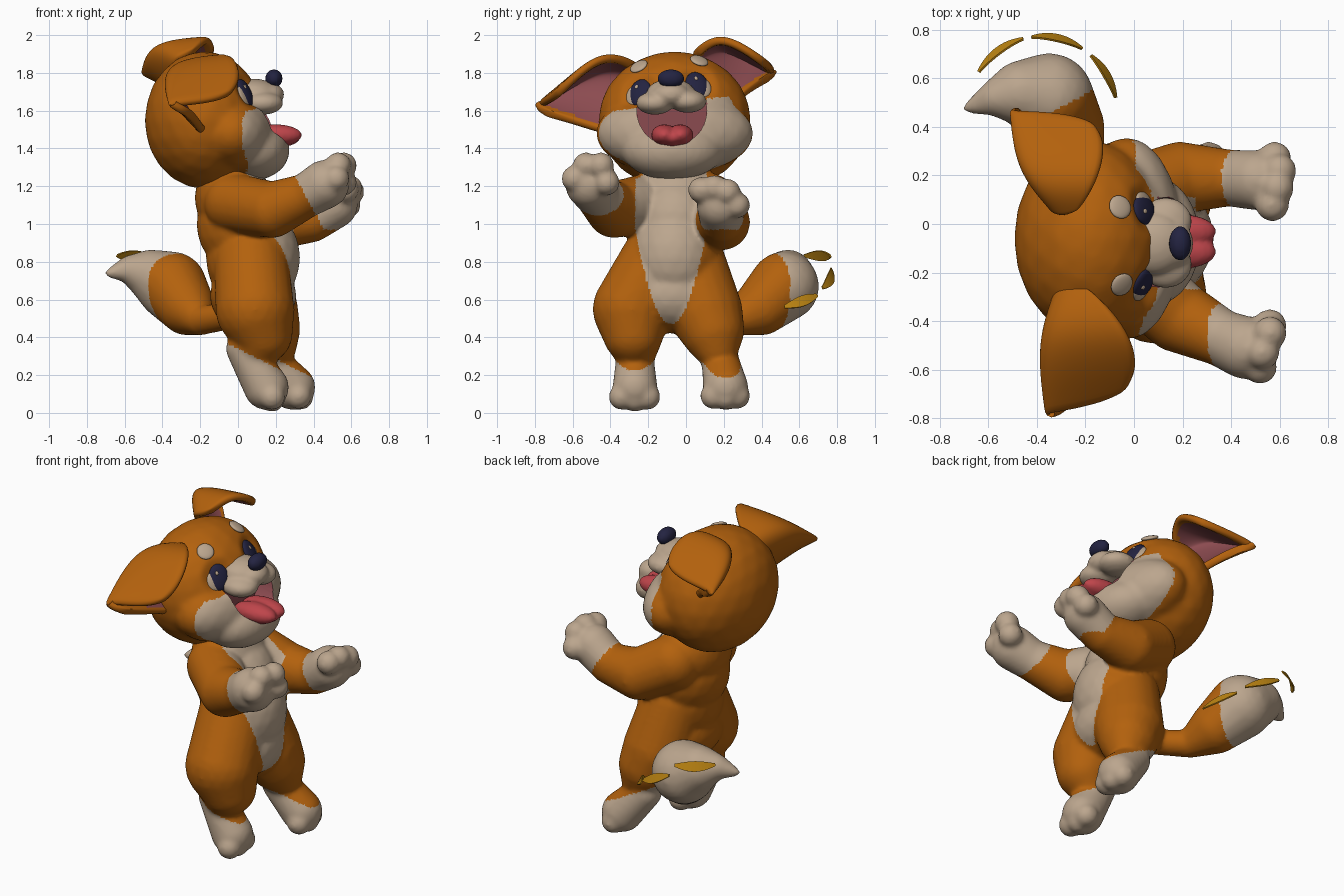
import bpy, bmesh
from math import cos, sin, pi, radians, sqrt
from mathutils import Vector, Matrix

old = bpy.data.objects.get("Cube")
if old:
    bpy.data.objects.remove(old, do_unlink=True)


def material(name, color):
    m = bpy.data.materials.new(name)
    m.use_nodes = True
    m.diffuse_color = (*color, 1)
    m.node_tree.nodes["Principled BSDF"].inputs["Base Color"].default_value = (*color, 1)
    return m


FUR = material("orange_fur", (0.45, 0.12, 0.004))
CREAM = material("cream_fur", (0.50, 0.38, 0.27))
NAVY = material("dark_navy", (0.017, 0.017, 0.053))
PINK = material("dusky_pink", (0.26, 0.07, 0.08))
TONGUE = material("tongue_red", (0.52, 0.06, 0.07))
GOLD = material("gold", (0.50, 0.23, 0.006))
smooth_parts = []

# Unit ball reused for every rounded volume
bm = bmesh.new()
bmesh.ops.create_icosphere(bm, subdivisions=3, radius=1)
BALL_VERTS = [v.co.copy() for v in bm.verts]
BALL_FACES = [[v.index for v in f.verts] for f in bm.faces]
bm.free()


def blob(shape, loc, radii, rot=Matrix()):
    verts, faces = shape
    m = Matrix.Translation(loc) @ rot @ Matrix.Diagonal((*radii, 1))
    base = len(verts)
    verts.extend(m @ v for v in BALL_VERTS)
    faces.extend([i + base for i in f] for f in BALL_FACES)


def limb(shape, stations, steps=8):
    """Chain of balls through (x, y, z, radius) stations."""
    for a, b in zip(stations, stations[1:]):
        for i in range(steps + 1):
            p = Vector(a).lerp(Vector(b), i / steps)
            blob(shape, p.xyz, (p.w,) * 3)


def link(name, mesh, mats):
    ob = bpy.data.objects.new(name, mesh)
    bpy.context.collection.objects.link(ob)
    for m in mats:
        mesh.materials.append(m)
    return ob


def from_shape(name, shape, mats):
    mesh = bpy.data.meshes.new(name)
    mesh.from_pydata(shape[0], [], shape[1])
    smooth_parts.append(link(name, mesh, mats))
    return smooth_parts[-1]


def from_bmesh(name, bm, mats):
    mesh = bpy.data.meshes.new(name)
    bm.to_mesh(mesh)
    bm.free()
    return link(name, mesh, mats)


def apply_all(ob):
    dg = bpy.context.evaluated_depsgraph_get()
    ob.data = bpy.data.meshes.new_from_object(ob.evaluated_get(dg))
    ob.modifiers.clear()


def fuse(ob, voxel, smooth):
    """Blend overlapping volumes into one soft skin."""
    mod = ob.modifiers.new("skin", 'REMESH')
    mod.mode, mod.voxel_size = 'VOXEL', voxel
    mod = ob.modifiers.new("soften", 'SMOOTH')
    mod.factor, mod.iterations = 0.5, smooth
    apply_all(ob)


def paint(ob, rule):
    for p in ob.data.polygons:
        p.material_index = rule(p.center, p.normal)


# Body: torso, legs, arms, paws and tail in one skin
shape = ([], [])
for loc, r in [((-0.03, -0.05, 1.14), (0.20, 0.24, 0.22)),
               ((0.02, -0.05, 1.0), (0.24, 0.24, 0.26)),
               ((0.08, -0.06, 0.82), (0.25, 0.25, 0.28)),
               ((0.08, -0.07, 0.62), (0.23, 0.28, 0.20))]:
    blob(shape, loc, r)
for stations in [
        [(0.07, -0.15, 0.80, 0.20), (0.09, -0.285, 0.55, 0.21),
         (0.13, -0.28, 0.42, 0.16), (0.10, -0.27, 0.34, 0.12)],
        [(0.07, 0.02, 0.80, 0.19), (0.12, 0.10, 0.54, 0.20),
         (0.16, 0.14, 0.44, 0.17), (0.19, 0.16, 0.35, 0.12)],
        [(0.03, -0.27, 0.34, 0.095), (0.15, -0.27, 0.135, 0.12)],
        [(0.16, 0.18, 0.28, 0.10), (0.29, 0.21, 0.135, 0.12)],
        [(-0.02, -0.20, 1.11, 0.16), (0.18, -0.38, 1.075, 0.15),
         (0.36, -0.47, 1.15, 0.118), (0.46, -0.51, 1.21, 0.13)],
        [(0.0, 0.12, 1.11, 0.16), (0.19, 0.19, 1.01, 0.15),
         (0.39, 0.19, 1.02, 0.118), (0.51, 0.18, 1.10, 0.125)],
        [(0.0, 0.06, 0.52, 0.07), (-0.2, 0.26, 0.49, 0.08), (-0.27, 0.40, 0.56, 0.15),
         (-0.35, 0.52, 0.67, 0.185), (-0.46, 0.54, 0.73, 0.135),
         (-0.57, 0.52, 0.76, 0.075), (-0.68, 0.48, 0.74, 0.025)]]:
    limb(shape, stations)
# Fingers and toes
for x, y, z in [(0.52, -0.59, 1.24), (0.53, -0.53, 1.31), (0.56, -0.45, 1.31),
                (0.56, -0.42, 1.22), (0.57, 0.08, 1.18), (0.59, 0.15, 1.19),
                (0.60, 0.22, 1.17), (0.58, 0.27, 1.10), (0.18, -0.34, 0.085),
                (0.18, -0.27, 0.075), (0.18, -0.205, 0.085), (0.32, 0.145, 0.09),
                (0.33, 0.21, 0.085), (0.31, 0.27, 0.09)]:
    blob(shape, (x, y, z), (0.07,) * 3)
body = from_shape("body", shape, [FUR, CREAM])
fuse(body, 0.013, 9)


def body_rule(c, n):
    if c.x > 0.28 and 0.88 * c.x + 0.47 * c.z > 0.855 and c.z > 0.97:
        return 1                                        # paws
    if c.x > -0.07 and c.z < (0.34 if c.y < -0.06 else 0.385) - 0.5 * c.x:
        return 1                                        # feet
    if c.x < -0.08 and c.y > 0.3 and 0.88 * c.y - 0.47 * c.x > 0.565:
        return 1                                        # tail tip
    half = 0.19 * sqrt(max(0, min(1, (c.z - 0.47) / 0.5)))
    front = 0.05 < c.x < 0.23 + max(0, 0.5 * (1.2 - c.z))
    return int(front and n.x > 0.3 and abs(c.y + 0.08) < half)   # bib


paint(body, body_rule)

# Head: skull, cheeks and lower jaw, with the mouth cut out
SKULL, SIZE = Vector((-0.18, -0.06, 1.55)), Vector((0.315, 0.405, 0.365))
MOUTH_Y, MOUTH_Z, MOUTH_W, MOUTH_H = -0.075, 1.60, 0.185, 0.185
EYES = [("right", -0.255, 1.705, -0.03, -0.25, 1.835), ("left", 0.065, 1.75, 0.03, 0.07, 1.865)]


def on_skull(y, z):
    """Point and outward direction on the front of the skull."""
    dy, dz = (y - SKULL.y) / SIZE.y, (z - SKULL.z) / SIZE.z
    dx = sqrt(1 - dy * dy - dz * dz)
    n = Vector((dx / SIZE.x, dy / SIZE.y, dz / SIZE.z)).normalized()
    return Vector((SKULL.x + dx * SIZE.x, y, z)), n


shape = ([], [])
blob(shape, SKULL, SIZE)
blob(shape, (-0.03, -0.06, 1.48), (0.23, 0.42, 0.22))
blob(shape, (0.08, -0.07, 1.39), (0.195, 0.27, 0.16))
head = from_shape("head", shape, [FUR, CREAM, PINK])
fuse(head, 0.015, 12)
# Soft eye sockets
for _, y, z, *_ in EYES:
    p, n = on_skull(y, z)
    for v in head.data.vertices:
        near = 1 - (v.co - p).length_squared / 0.13 ** 2
        if near > 0:
            v.co -= n * 0.04 * near * near
# Mouth opening
bm = bmesh.new()
bmesh.ops.create_cone(bm, cap_ends=True, segments=32, radius1=1, radius2=1, depth=0.5,
                      matrix=Matrix.Translation((0.32, 0, 0)) @ Matrix.Rotation(pi / 2, 4, 'Y'))
for v in bm.verts:
    v.co.y = MOUTH_Y + MOUTH_W * v.co.y
    v.co.z = MOUTH_Z + MOUTH_H * min(v.co.z, 0.2)
cutter = from_bmesh("mouth_cutter", bm, [])
cutter.hide_render = True
mod = head.modifiers.new("mouth", 'BOOLEAN')
mod.operation, mod.solver, mod.object = 'DIFFERENCE', 'EXACT', cutter
apply_all(head)
bpy.data.objects.remove(cutter, do_unlink=True)


def head_rule(c, n):
    reach = ((c.y - MOUTH_Y) / MOUTH_W) ** 2 + ((c.z - MOUTH_Z) / MOUTH_H) ** 2
    if c.x > 0.06 and reach < 1.01 and c.z < 1.645:
        return 2
    return int(c.x > 0.03 - 0.08 * (c.y + 0.06) - 0.3 * max(0, -0.32 - c.y)
               and c.z < 1.64 + 0.13 * (c.y + 0.06))


paint(head, head_rule)

# Muzzle, nose and tongue
for name, mat, blobs in [
        ("muzzle", CREAM, [((0.08, -0.08, 1.69), (0.14, 0.13, 0.08)),
                           ((0.13, -0.165, 1.64), (0.11, 0.10, 0.062)),
                           ((0.13, 0.01, 1.65), (0.11, 0.10, 0.062)),
                           ((0.16, -0.08, 1.685), (0.085, 0.10, 0.065))]),
        ("nose", NAVY, [((0.19, -0.08, 1.77), (0.047, 0.073, 0.05))]),
        ("tongue", TONGUE, [((0.20, -0.115, 1.47), (0.14, 0.07, 0.058)),
                            ((0.20, -0.03, 1.47), (0.14, 0.07, 0.058)),
                            ((0.19, -0.0725, 1.455), (0.14, 0.08, 0.052))])]:
    shape = ([], [])
    for loc, r in blobs:
        blob(shape, loc, r)
    fuse(from_shape(name, shape, [mat]), 0.012, 4)


def face_patch(name, y, z, size, mat, lift):
    """Flattened oval lying on the face."""
    p, n = on_skull(y, z)
    shape = ([], [])
    blob(shape, p + n * lift, size, n.to_track_quat('X', 'Z').to_matrix().to_4x4())
    from_shape(name, shape, [mat])


# Eyes and brow spots
for side, y, z, out, brow_y, brow_z in EYES:
    face_patch(side + "_eye_white", y + out, z - 0.015, (0.016, 0.05, 0.06), CREAM, -0.027)
    face_patch(side + "_eye", y, z, (0.022, 0.062, 0.078), NAVY, -0.028)
    face_patch(side + "_eye_glint", y - 0.01, z + 0.025, (0.006, 0.01, 0.012), CREAM, -0.008)
    face_patch(side + "_brow", brow_y, brow_z, (0.015, 0.05, 0.05), CREAM, 0)


# Ears: folded shells; each row runs lower rim, back, crease, flap edge
def ear(name, rows):
    pts = [[Vector(p) for p in row] for row in rows]
    mid = sum((p for row in pts for p in row), Vector()) / 12
    bm = bmesh.new()
    grid = [[bm.verts.new(mid + (p - mid) * 1.15) for p in row] for row in pts]
    for a, b in zip(grid, grid[1:]):
        for i in range(3):
            bm.faces.new((a[i], a[i + 1], b[i + 1], b[i]))
    bm.normal_update()
    if sum(f.normal.dot(f.calc_center_median() - mid) for f in bm.faces) < 0:
        bmesh.ops.reverse_faces(bm, faces=bm.faces[:])
    ob = from_bmesh(name, bm, [FUR, FUR, PINK])
    ob.modifiers.new("curve", 'SUBSURF').levels = 3
    apply_all(ob)
    # Pink lining stops short of the rim
    bm = bmesh.new()
    bm.from_mesh(ob.data)
    rim = [v.co for v in bm.verts if v.is_boundary]
    for f in bm.faces:
        c = f.calc_center_median()
        f.material_index = int(min((c - r).length for r in rim) > 0.035)
    bm.to_mesh(ob.data)
    bm.free()
    mod = ob.modifiers.new("thickness", 'SOLIDIFY')
    mod.thickness, mod.offset, mod.material_offset = 0.045, -1, 1
    ob.modifiers.new("round", 'SUBSURF').levels = 1
    apply_all(ob)
    smooth_parts.append(ob)


ear("right_ear", [
    [(-0.18, -0.36, 1.47), (-0.30, -0.33, 1.62), (-0.33, -0.26, 1.79), (-0.20, -0.27, 1.83)],
    [(-0.22, -0.52, 1.52), (-0.38, -0.52, 1.67), (-0.42, -0.46, 1.90), (-0.03, -0.47, 1.92)],
    [(-0.26, -0.74, 1.59), (-0.34, -0.76, 1.61), (-0.38, -0.76, 1.66), (0.0, -0.70, 1.66)]])
ear("left_ear", [
    [(-0.25, 0.24, 1.61), (-0.33, 0.16, 1.74), (-0.36, 0.05, 1.88), (-0.24, 0.06, 1.90)],
    [(-0.32, 0.30, 1.69), (-0.47, 0.27, 1.80), (-0.50, 0.18, 2.0), (-0.17, 0.20, 2.02)],
    [(-0.42, 0.43, 1.77), (-0.49, 0.45, 1.78), (-0.51, 0.45, 1.83), (-0.12, 0.44, 1.84)]])

# Wagging streaks: tapered ribbons curving around the tail
for i, (start, end, z0, z1) in enumerate([(146, 104, 0.83, 0.83), (98, 58, 0.76, 0.66),
                                          (50, 14, 0.62, 0.56)]):
    bm = bmesh.new()
    prev = None
    for k in range(13):
        t = k / 12
        a = radians(start + (end - start) * t)
        x, y, z = -0.38 + 0.31 * cos(a), 0.44 + 0.33 * sin(a), z0 + (z1 - z0) * t
        h = 0.008 + 0.022 * sin(pi * t)
        side = Vector((-cos(a), -sin(a), 2)).normalized() * h
        pair = [bm.verts.new(Vector((x, y, z)) + side * s) for s in (-1, 1)]
        if prev:
            bm.faces.new((prev[0], pair[0], pair[1], prev[1]))
        prev = pair
    ob = from_bmesh("tail_streak_%d" % (i + 1), bm, [GOLD])
    ob.modifiers.new("thickness", 'SOLIDIFY').thickness = 0.008

for ob in bpy.context.view_layer.objects:
    ob.select_set(ob in smooth_parts)
bpy.context.view_layer.objects.active = body
bpy.ops.object.shade_smooth_by_angle(angle=radians(50))
